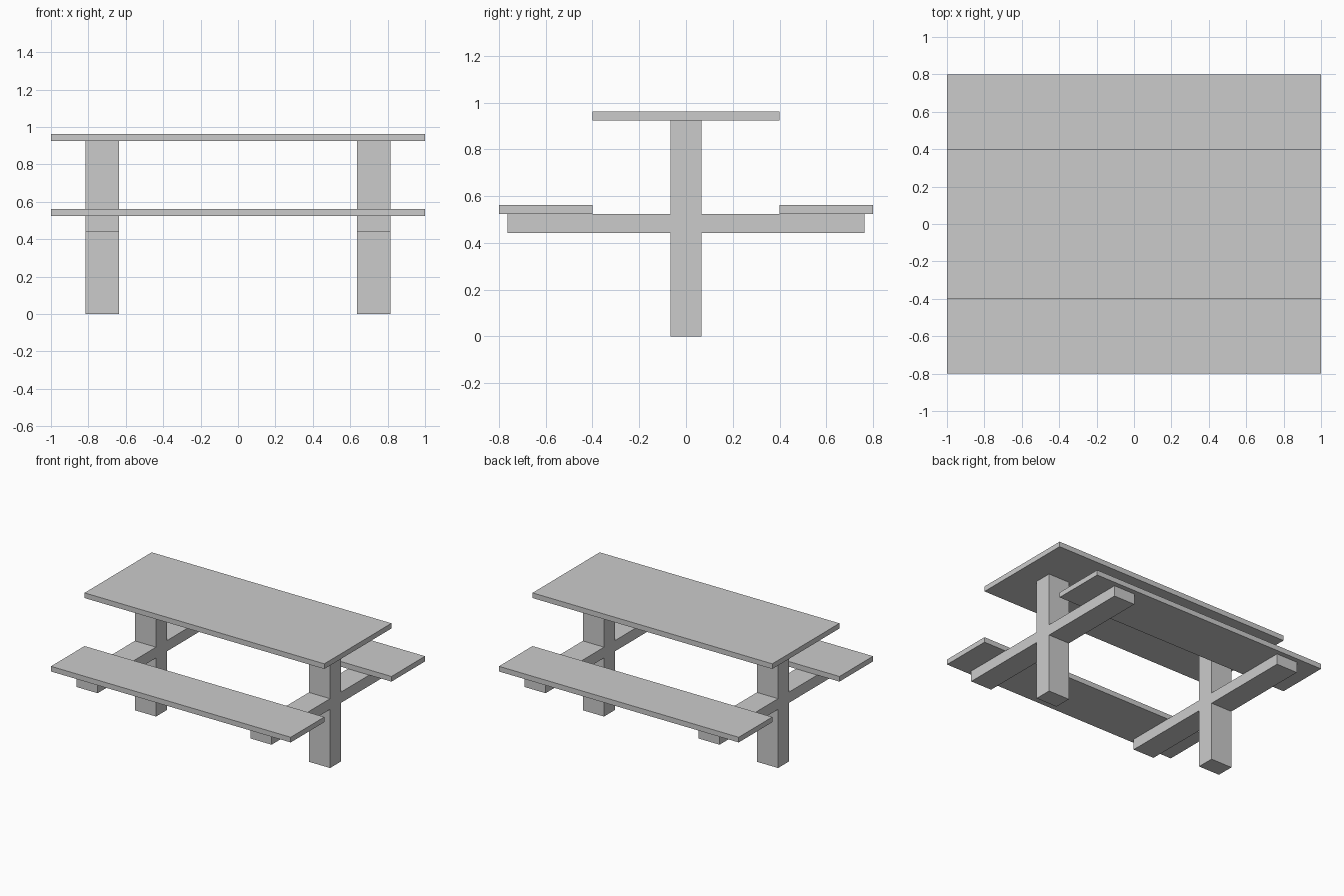
import bpy, bmesh

if "Cube" in bpy.data.objects:
    bpy.data.objects.remove(bpy.data.objects["Cube"])

TOP_Z, TOP_T = 0.963, 0.039      # tabletop height and board thickness
SEAT_Z = 0.562                   # seat height
BEAM_TOP, BEAM_BOTTOM = SEAT_Z - TOP_T, 0.442
POST_W, BEAM_W = 0.066, 0.763    # half widths along y
LEG_X, LEG_T = 0.726, 0.177      # leg frame centre and thickness


def extruded(name, profile, x0, x1):
    """Extrude a closed y-z profile along x from x0 to x1."""
    bm = bmesh.new()
    face = bm.faces.new([bm.verts.new((x0, y, z)) for y, z in profile])
    result = bmesh.ops.extrude_face_region(bm, geom=[face])
    moved = [v for v in result["geom"] if isinstance(v, bmesh.types.BMVert)]
    bmesh.ops.translate(bm, verts=moved, vec=(x1 - x0, 0, 0))
    bmesh.ops.recalc_face_normals(bm, faces=bm.faces)
    mesh = bpy.data.meshes.new(name)
    bm.to_mesh(mesh)
    bm.free()
    obj = bpy.data.objects.new(name, mesh)
    bpy.context.collection.objects.link(obj)
    return obj


def board(name, y0, y1, top):
    low = top - TOP_T
    return extruded(name, [(y0, low), (y1, low), (y1, top), (y0, top)], -1, 1)


# Tabletop and two bench seats
board("tabletop", -0.4, 0.4, TOP_Z)
board("front_seat", -0.8, -0.4, SEAT_Z)
board("back_seat", 0.4, 0.8, SEAT_Z)

# Cross-shaped leg frames: post with seat-support arms
half = [(POST_W, 0), (POST_W, BEAM_BOTTOM), (BEAM_W, BEAM_BOTTOM),
        (BEAM_W, BEAM_TOP), (POST_W, BEAM_TOP), (POST_W, TOP_Z - TOP_T)]
cross = half + [(-y, z) for y, z in reversed(half)]
for side, sx in (("left", -1), ("right", 1)):
    extruded(f"{side}_leg_frame", cross,
             sx * LEG_X - LEG_T / 2, sx * LEG_X + LEG_T / 2)
